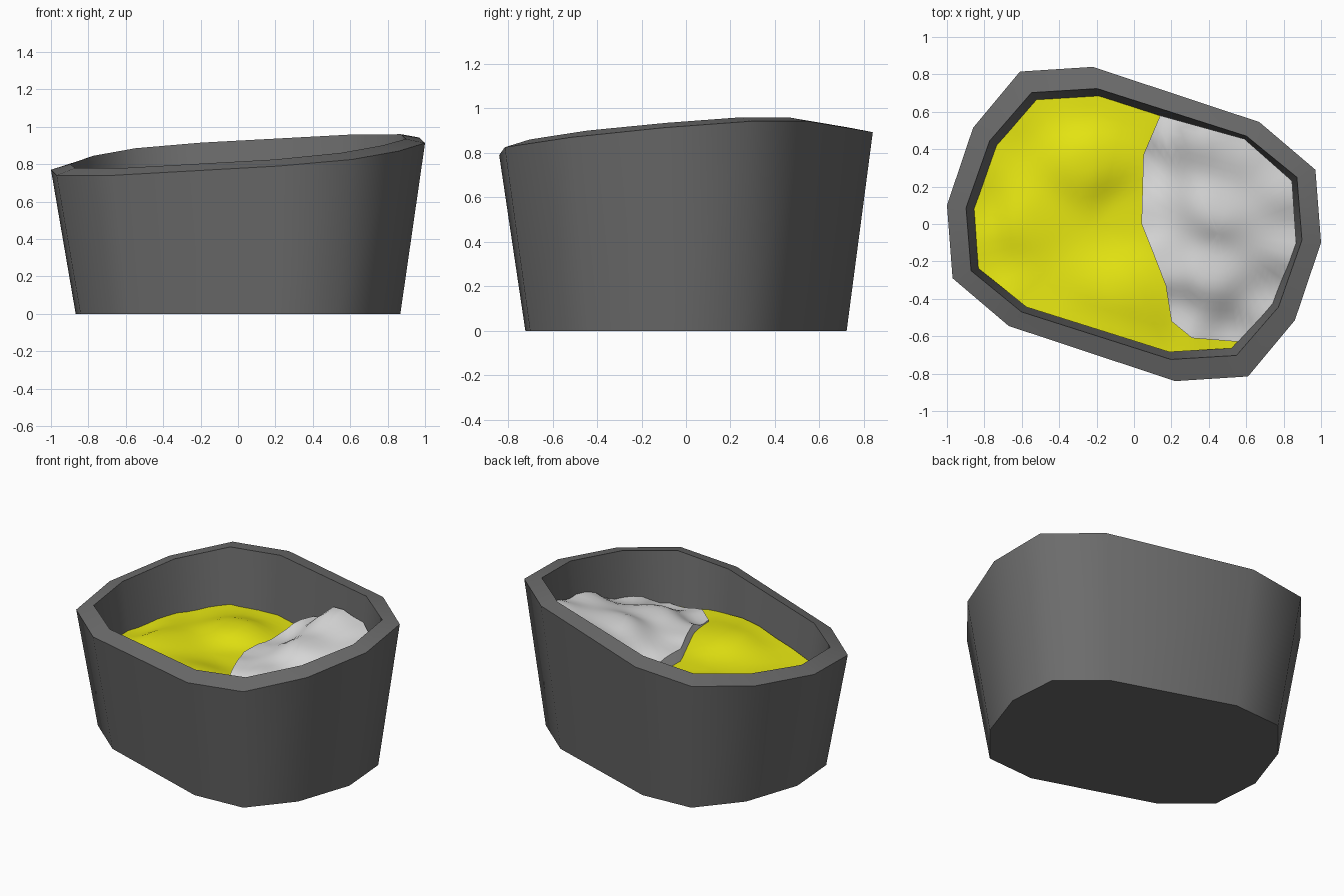
import bpy, bmesh, math
from mathutils import Vector

if "Cube" in bpy.data.objects:
    bpy.data.objects.remove(bpy.data.objects["Cube"], do_unlink=True)


def material(name, rgb):
    m = bpy.data.materials.new(name)
    m.use_nodes = True
    m.diffuse_color = (*rgb, 1)
    m.node_tree.nodes["Principled BSDF"].inputs["Base Color"].default_value = (*rgb, 1)
    return m


def finish(name, bm, mat, angle):
    bmesh.ops.recalc_face_normals(bm, faces=bm.faces)
    mesh = bpy.data.meshes.new(name)
    bm.to_mesh(mesh)
    bm.free()
    mesh.materials.append(mat)
    ob = bpy.data.objects.new(name, mesh)
    bpy.context.collection.objects.link(ob)
    bpy.ops.object.select_all(action='DESELECT')
    ob.select_set(True)
    bpy.context.view_layer.objects.active = ob
    bpy.ops.object.shade_smooth_by_angle(angle=math.radians(angle))
    return ob


def bridge(bm, a, b):
    n = len(a)
    for i in range(n):
        j = (i + 1) % n
        bm.faces.new((a[i], a[j], b[j], b[i]))


# Half of the twelve-sided outline; the other half is its point reflection
half = [(-.22, .84), (-.61, .815), (-.86, .515), (-1, .1), (-.97, -.29), (-.67, -.545)]
outline = half + [(-x, -y) for x, y in half]
# Slanted height of the inner lip at each corner, outer lip slightly lower
lip = [.915, .885, .845, .80, .78, .78, .825, .86, .90, .935, .96, .958]
drop = [.022, .025, .03, .03, .04, .04, .035, .035, .03, .022, .018, .015]


# Pot: closed shell with tapered walls and a bevelled lip
def pot():
    bm = bmesh.new()

    def ring(sx, sy, heights):
        return [bm.verts.new((x * sx, y * sy, z)) for (x, y), z in zip(outline, heights)]

    rings = [ring(.868, .86, [0] * 12),
             ring(1, 1, [z - d for z, d in zip(lip, drop)]),
             ring(.898, .862, lip),
             ring(.80, .76, [.1] * 12)]
    for a, b in zip(rings, rings[1:]):
        bridge(bm, a, b)
    bm.faces.new(list(reversed(rings[0])))
    bm.faces.new(rings[-1])
    finish("pot", bm, material("charcoal grey", (.15, .15, .15)), 55)


# Height blended from a few control points
def blended(points, x, y):
    total = weight = 0
    for px, py, pz in points:
        w = 1 / (((px - x) ** 2 + (py - y) ** 2) + .004) ** 1.6
        total += w * pz
        weight += w
    return total / weight


# Filling: uneven sheet of concentric rings with a skirt below its border
def filling(name, border, center, points, mat, steps=5, count=14):
    bm = bmesh.new()
    c = Vector(center)
    loop = []
    for i, p in enumerate(border):
        a, b = Vector(p), Vector(border[(i + 1) % len(border)])
        loop += [a.lerp(b, k / steps) for k in range(steps)]

    def ring(t, sink=0):
        pts = [c.lerp(p, t) for p in loop]
        return [bm.verts.new((p.x, p.y, blended(points, p.x, p.y) - sink)) for p in pts]

    rings = [ring((k + 1) / count) for k in range(count)] + [ring(1, .16)]
    for a, b in zip(rings, rings[1:]):
        bridge(bm, b, a)
    hub = bm.verts.new((c.x, c.y, blended(points, c.x, c.y)))
    for i, v in enumerate(rings[0]):
        bm.faces.new((hub, v, rings[0][(i + 1) % len(loop)]))
    finish(name, bm, mat, 60)


pot()

yellow_heights = [
    (-.21, .68, .54), (-.54, .66, .53), (-.74, .43, .51), (-.85, .1, .49),
    (-.83, -.22, .5), (-.57, -.43, .54), (-.3, -.5, .57), (-.05, -.58, .59),
    (.2, -.68, .55), (.53, -.66, .52), (.12, .55, .54), (-.55, .02, .56),
    (-.25, .33, .6), (-.1, -.4, .61), (-.05, .05, .54), (.5, 0, .45), (.6, .3, .45)]
filling("yellow_filling", [(x * .858, y * .815) for x, y in outline], (-.2, 0),
        yellow_heights, material("yellow", (.82, .82, .006)))

white_border = [
    (.14, .58), (.05, .37), (.04, 0), (.1, -.15), (.17, -.33), (.2, -.52), (.31, -.61),
    (.56, -.63), (.75, -.43), (.867, -.1), (.845, .23), (.59, .455)]
white_heights = [
    (.14, .56, .66), (.05, .3, .6), (.03, 0, .62), (.1, -.2, .64), (.2, -.5, .57),
    (.53, -.63, .54), (.75, -.43, .61), (.86, -.1, .72), (.84, .22, .78),
    (.59, .45, .79), (.39, .5, .81), (.45, .1, .75), (.4, -.25, .68)]
filling("white_filling", white_border, (.45, -.05),
        white_heights, material("off white", (.72, .72, .72)))
